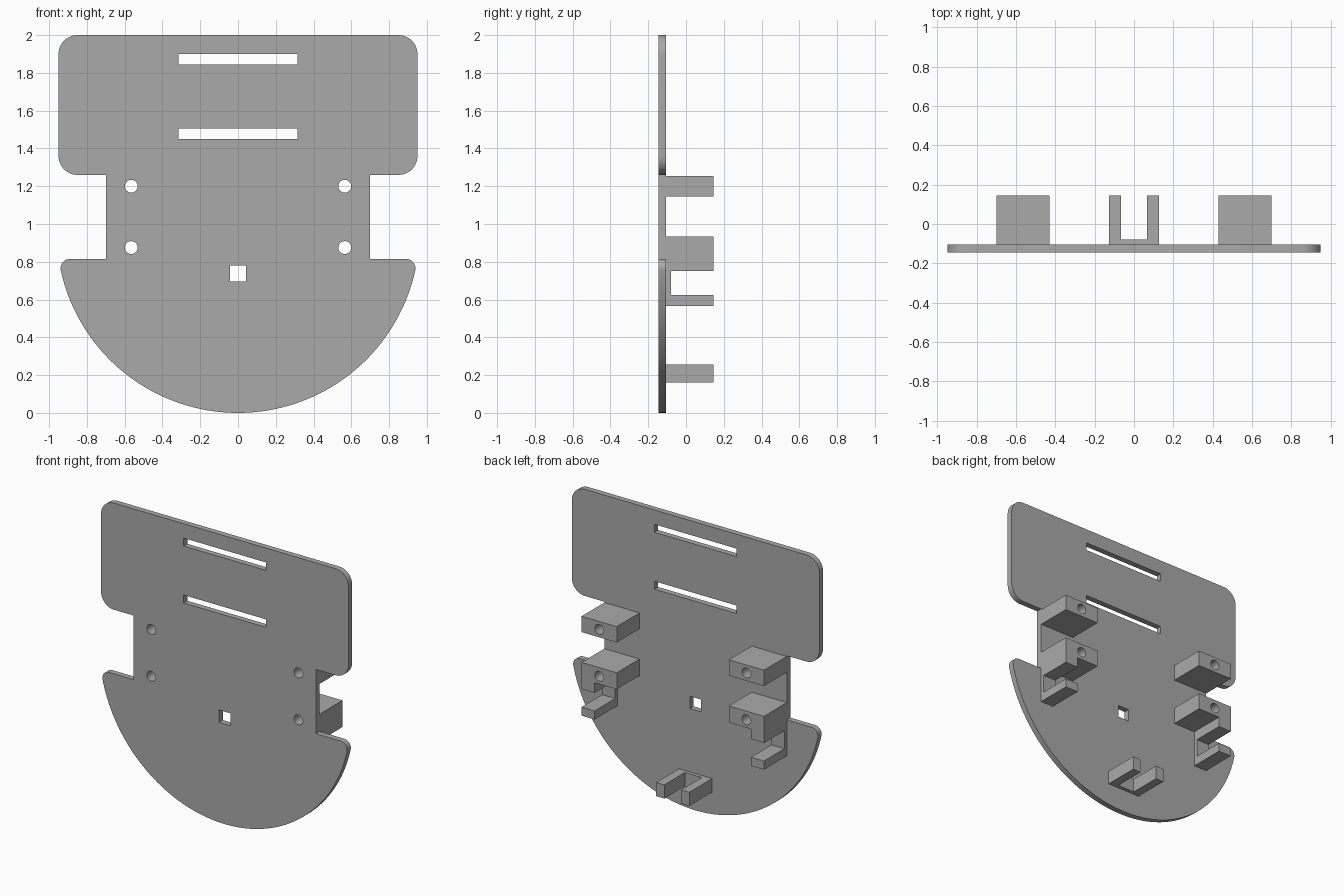
import bpy
from math import sin, cos, pi, sqrt, atan2

if "Cube" in bpy.data.objects:
    bpy.data.objects.remove(bpy.data.objects["Cube"])

grey = bpy.data.materials.new("plain grey")
grey.use_nodes = True
grey.diffuse_color = (0.4, 0.4, 0.4, 1)
grey.node_tree.nodes["Principled BSDF"].inputs["Base Color"].default_value = (0.4, 0.4, 0.4, 1)

PLATE_FRONT, PLATE_BACK, BLOCK_BACK = -0.145, -0.105, 0.145
PAD_BACK = -0.08


def arc(cx, cz, r, a0, a1, n):
    return [(cx + r * cos(a0 + (a1 - a0) * i / n), cz + r * sin(a0 + (a1 - a0) * i / n))
            for i in range(n + 1)]


def circle(cx, cz, r=0.034):
    return arc(cx, cz, r, 0, 2 * pi, 32)[:-1]


def rect(x0, x1, z0, z1):
    return [(x0, z0), (x1, z0), (x1, z1), (x0, z1)]


def extrude(name, loops, y0, y1):
    """Solid from an outline plus hole loops in the XZ plane, running from y0 to y1."""
    curve = bpy.data.curves.new(name, 'CURVE')
    curve.dimensions = '2D'
    curve.fill_mode = 'BOTH'
    curve.extrude = (y1 - y0) / 2
    for loop in loops:
        spline = curve.splines.new('POLY')
        spline.points.add(len(loop) - 1)
        for point, (x, z) in zip(spline.points, loop):
            point.co = (x, z, 0, 1)
        spline.use_cyclic_u = True
    curve.materials.append(grey)
    obj = bpy.data.objects.new(name, curve)
    obj.location.y = (y0 + y1) / 2
    obj.rotation_euler.x = pi / 2
    bpy.context.collection.objects.link(obj)
    bpy.ops.object.select_all(action='DESELECT')
    obj.select_set(True)
    bpy.context.view_layer.objects.active = obj
    bpy.ops.object.convert(target='MESH')
    obj = bpy.context.view_layer.objects.active
    # Weld caps to walls, then smooth only the curved edges
    bpy.ops.object.mode_set(mode='EDIT')
    bpy.ops.mesh.select_all(action='SELECT')
    bpy.ops.mesh.remove_doubles(threshold=0.0001)
    bpy.ops.mesh.normals_make_consistent(inside=False)
    bpy.ops.object.mode_set(mode='OBJECT')
    bpy.ops.object.shade_smooth_by_angle(angle=pi / 6)
    return obj


# Chassis plate: rounded upper panel, narrow waist, circular lower bowl
HALF, WAIST, CORNER = 0.95, 0.70, 0.10
BOWL_R, BOWL_TOP, LIP = 0.961, 0.815, 0.05
lip_z = BOWL_TOP - LIP
lip_x = sqrt((BOWL_R - LIP) ** 2 - (lip_z - BOWL_R) ** 2)
lip_angle = atan2(lip_z - BOWL_R, lip_x)
half = arc(HALF - CORNER, 2 - CORNER, CORNER, pi / 2, 0, 12)
half += arc(HALF - CORNER, 1.26 + CORNER, CORNER, 0, -pi / 2, 12)
half += [(WAIST, 1.26), (WAIST, BOWL_TOP)]
half += arc(lip_x, lip_z, LIP, pi / 2, lip_angle, 10)
half += arc(0, BOWL_R, BOWL_R, lip_angle, -pi / 2, 40)[1:]
outline = half + [(-x, z) for x, z in half[-2::-1]]

HOLE_X, HOLE_ZS = 0.565, (1.20, 0.875)
holes = [rect(-0.315, 0.315, 1.845, 1.90), rect(-0.315, 0.315, 1.45, 1.505),
         rect(-0.043, 0.043, 0.695, 0.78)]
holes += [circle(s * HOLE_X, z) for s in (-1, 1) for z in HOLE_ZS]
extrude("chassis_plate", [outline] + holes, PLATE_FRONT, PLATE_BACK)

# Motor mounts on the back, one set per side
for side, s in (("left", 1), ("right", -1)):
    def mirror(loop):
        return [(s * x, z) for x, z in loop]

    extrude(side + "_upper_mount",
            [mirror(rect(0.43, WAIST, 1.145, 1.255)), circle(s * HOLE_X, HOLE_ZS[0])],
            PLATE_BACK, BLOCK_BACK)
    stepped = [(0.43, 0.82), (0.60, 0.82), (0.60, 0.75), (WAIST, 0.75),
               (WAIST, 0.935), (0.43, 0.935)]
    extrude(side + "_lower_mount", [mirror(stepped), circle(s * HOLE_X, HOLE_ZS[1])],
            PLATE_BACK, BLOCK_BACK)
    extrude(side + "_clip_pad", [mirror(rect(0.60, WAIST, 0.625, 0.75))], PLATE_BACK, PAD_BACK)
    extrude(side + "_clip_arm", [mirror(rect(0.60, WAIST, 0.565, 0.625))], PLATE_BACK, BLOCK_BACK)
    extrude(side + "_caster_arm", [mirror(rect(0.065, 0.127, 0.16, 0.255))],
            PLATE_BACK, BLOCK_BACK)

# Pad joining the caster bracket arms
extrude("caster_pad", [rect(-0.065, 0.065, 0.16, 0.255)], PLATE_BACK, PAD_BACK)
